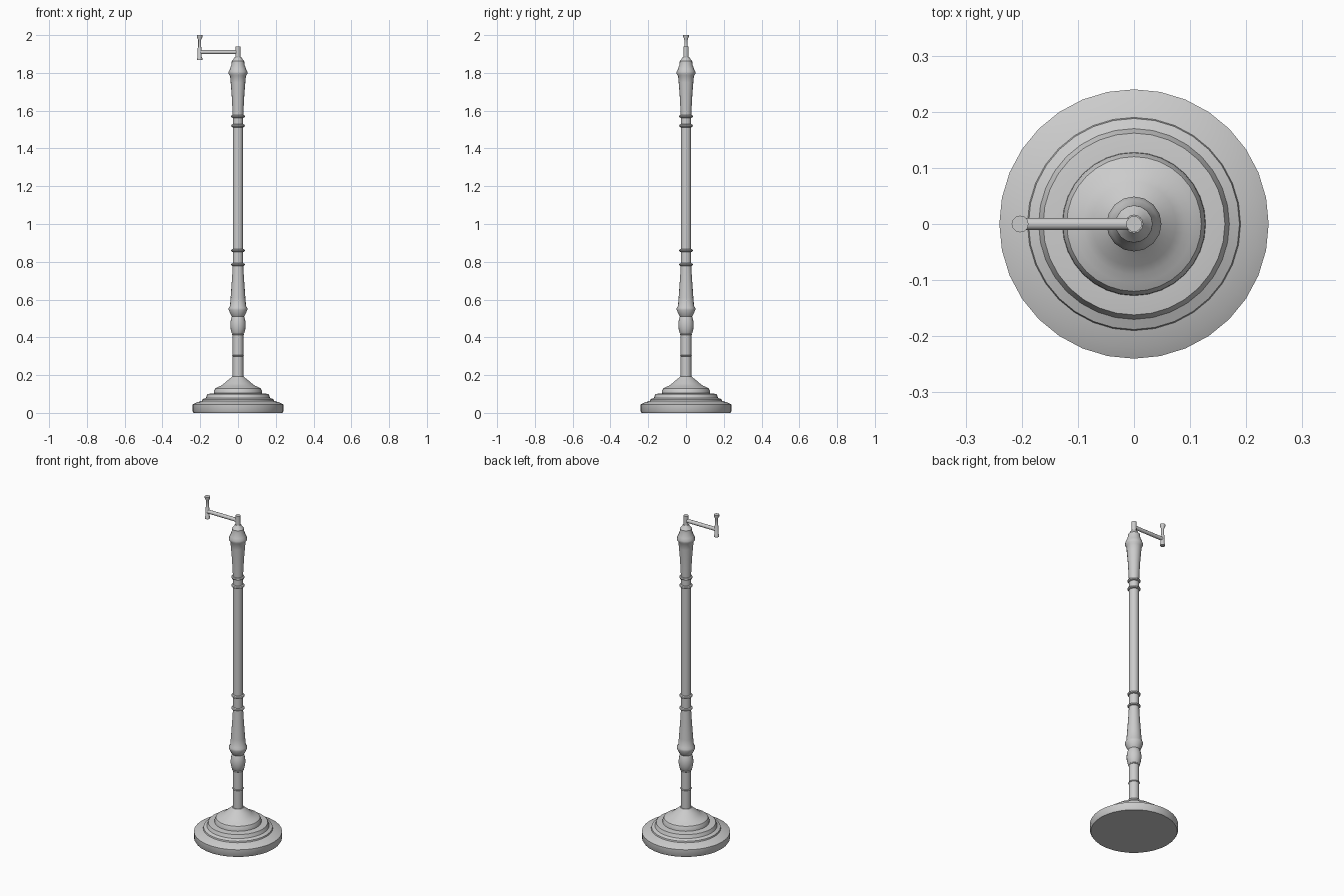
import bpy
import math
from mathutils import Matrix

cube = bpy.data.objects.get("Cube")
if cube:
    bpy.data.objects.remove(cube, do_unlink=True)

grey = bpy.data.materials.new("satin grey")
grey.use_nodes = True
COLOUR = (0.6, 0.6, 0.6, 1)
grey.diffuse_color = COLOUR
grey.node_tree.nodes["Principled BSDF"].inputs["Base Color"].default_value = COLOUR


def lathe(name, profile, sides, matrix=Matrix()):
    """Turn a (radius, height) profile around z, with capped ends."""
    verts, faces = [], []
    for r, z in profile:
        for i in range(sides):
            a = math.tau * i / sides
            verts.append(matrix @ Matrix.Rotation(a, 4, "Z") @ Matrix.Translation((r, 0, z)).to_translation())
    for k in range(len(profile) - 1):
        for i in range(sides):
            j = (i + 1) % sides
            low, high = k * sides, (k + 1) * sides
            faces.append((low + i, low + j, high + j, high + i))
    faces.append(tuple(reversed(range(sides))))
    faces.append(tuple(range(len(verts) - sides, len(verts))))
    mesh = bpy.data.meshes.new(name)
    mesh.from_pydata(verts, [], faces)
    mesh.materials.append(grey)
    obj = bpy.data.objects.new(name, mesh)
    bpy.context.collection.objects.link(obj)
    bpy.ops.object.select_all(action="DESELECT")
    obj.select_set(True)
    bpy.context.view_layer.objects.active = obj
    bpy.ops.object.shade_smooth_by_angle(angle=math.radians(35))
    return obj


def collar(name, z, r=0.037, half=0.009):
    """Rounded ring around the pole."""
    lathe(name, [(0.026, z - half), (r - 0.003, z - half * 0.6), (r, z),
                 (r - 0.003, z + half * 0.6), (0.026, z + half)], 16)


# Stepped round foot
lathe("base", [(0.235, 0), (0.24, 0.008), (0.24, 0.045), (0.22, 0.055), (0.19, 0.064),
               (0.188, 0.072), (0.17, 0.08), (0.162, 0.1), (0.128, 0.104)], 32)
lathe("base_dome", [(0.128, 0.1), (0.127, 0.115), (0.12, 0.13), (0.105, 0.138), (0.09, 0.144),
                    (0.075, 0.155), (0.055, 0.172), (0.04, 0.184), (0.032, 0.192)], 32)

# Pole
lathe("lower_pole", [(0.028, 0.18), (0.028, 0.43)], 16)
lathe("bulb", [(0.028, 0.415), (0.034, 0.425), (0.039, 0.445), (0.041, 0.465),
               (0.039, 0.487), (0.033, 0.508), (0.03, 0.515)], 16)
lathe("lower_vase", [(0.03, 0.508), (0.036, 0.515), (0.049, 0.545), (0.049, 0.556), (0.043, 0.565),
                     (0.039, 0.61), (0.034, 0.68), (0.03, 0.74), (0.028, 0.78)], 16)
lathe("main_pole", [(0.027, 0.77), (0.027, 1.59)], 16)
lathe("upper_vase", [(0.028, 1.575), (0.03, 1.62), (0.034, 1.69), (0.039, 1.75), (0.042, 1.785),
                     (0.049, 1.795), (0.049, 1.806), (0.043, 1.82), (0.034, 1.845),
                     (0.033, 1.862), (0.026, 1.87), (0.016, 1.885)], 16)

# Collars on the pole
for i, height in enumerate((0.785, 0.86, 1.52, 1.57)):
    collar(f"collar_{i + 1}", height)
for i, height in enumerate((0.303, 0.415)):
    collar(f"thin_collar_{i + 1}", height, 0.032, 0.005)

# Swing arm with its pivot and lamp post
lathe("pivot", [(0.014, 1.88), (0.014, 1.94)], 16)
lathe("arm", [(0.011, 0), (0.011, 0.2)], 12,
      Matrix.Translation((0, 0, 1.91)) @ Matrix.Rotation(-math.pi / 2, 4, "Y"))
lathe("post", [(0.014, 1.868), (0.014, 1.878), (0.011, 1.883), (0.011, 1.93), (0.008, 1.937),
               (0.008, 1.975), (0.015, 1.99), (0.015, 2.0)], 12,
      Matrix.Translation((-0.203, 0, 0)))
